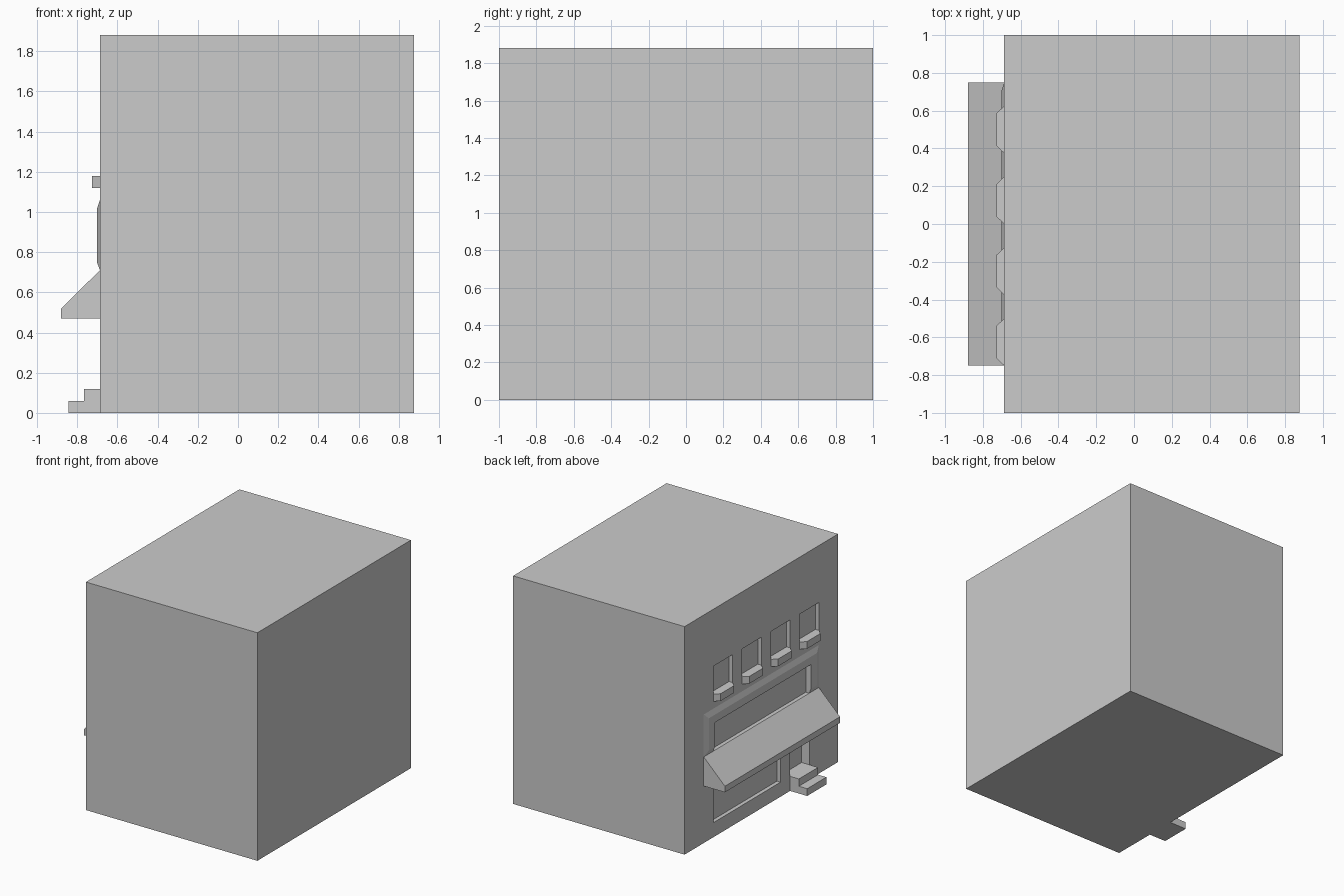
import bpy, bmesh

if "Cube" in bpy.data.objects:
    bpy.data.objects.remove(bpy.data.objects["Cube"])

WALL = -0.687   # street facade plane, facing -x


def make(name, bm):
    bmesh.ops.recalc_face_normals(bm, faces=bm.faces)
    mesh = bpy.data.meshes.new(name)
    bm.to_mesh(mesh)
    bm.free()
    obj = bpy.data.objects.new(name, mesh)
    bpy.context.collection.objects.link(obj)
    return obj


def extrude(name, points, direction):
    """Solid made by sweeping a planar outline along a vector."""
    bm = bmesh.new()
    face = bm.faces.new([bm.verts.new(p) for p in points])
    new = bmesh.ops.extrude_face_region(bm, geom=[face])["geom"]
    bmesh.ops.translate(bm, vec=direction,
                        verts=[v for v in new if isinstance(v, bmesh.types.BMVert)])
    return make(name, bm)


def box(name, x0, x1, y0, y1, z0, z1):
    return extrude(name, [(x0, y0, z0), (x1, y0, z0), (x1, y1, z0), (x0, y1, z0)],
                   (0, 0, z1 - z0))


def side_profile(name, xz, y0, y1):
    return extrude(name, [(x, y0, z) for x, z in xz], (0, y1 - y0, 0))


def cut(obj, cutter):
    mod = obj.modifiers.new("opening", 'BOOLEAN')
    mod.operation = 'DIFFERENCE'
    mod.solver = 'EXACT'
    mod.object = cutter
    bpy.context.view_layer.objects.active = obj
    bpy.ops.object.modifier_apply(modifier=mod.name)


def opening(targets, depth, y0, y1, z0, z1):
    cutter = box("cutter", WALL - 0.1, WALL + depth, y0, y1, z0, z1)
    cutter.hide_render = True
    for obj in targets:
        cut(obj, cutter)
    bpy.data.objects.remove(cutter)


# Main block
building = box("building", WALL, 0.877, -1, 1, 0, 1.88)

# Fascia surround with sloped outer edges
bm = bmesh.new()
rings = []
for x, y, z0, z1 in ((WALL, 0.75, 0.71, 1.06), (-0.702, 0.705, 0.75, 1.015)):
    rings.append([bm.verts.new((x, a, b))
                  for a, b in ((-y, z0), (y, z0), (y, z1), (-y, z1))])
for ring in rings:
    bm.faces.new(ring)
for i in range(4):
    j = (i + 1) % 4
    bm.faces.new((rings[0][i], rings[0][j], rings[1][j], rings[1][i]))
fascia = make("fascia_surround", bm)

# Recesses: fascia panel, shop window, door
opening([building, fascia], 0.032, -0.625, 0.625, 0.71, 0.95)
opening([building], 0.032, -0.25, 0.625, 0.12, 0.47)
opening([building], 0.07, -0.625, -0.375, 0.12, 0.47)

# Upper windows with tapered sills
for i in range(4):
    y = 0.5 - 0.375 * i
    opening([building], 0.032, y - 0.125, y + 0.125, 1.18, 1.41)
    extrude(f"window_sill_{i + 1}",
            [(WALL, y - 0.125, 1.12), (WALL, y + 0.125, 1.12),
             (-0.727, y + 0.087, 1.12), (-0.727, y - 0.087, 1.12)], (0, 0, 0.06))

# Awning over the shop front
side_profile("awning", [(WALL, 0.47), (-0.88, 0.47), (-0.88, 0.52), (WALL, 0.71)],
             -0.75, 0.75)

# Door steps
side_profile("door_steps", [(WALL, 0), (-0.843, 0), (-0.843, 0.06), (-0.767, 0.06),
                            (-0.767, 0.12), (WALL, 0.12)], -0.625, -0.375)
